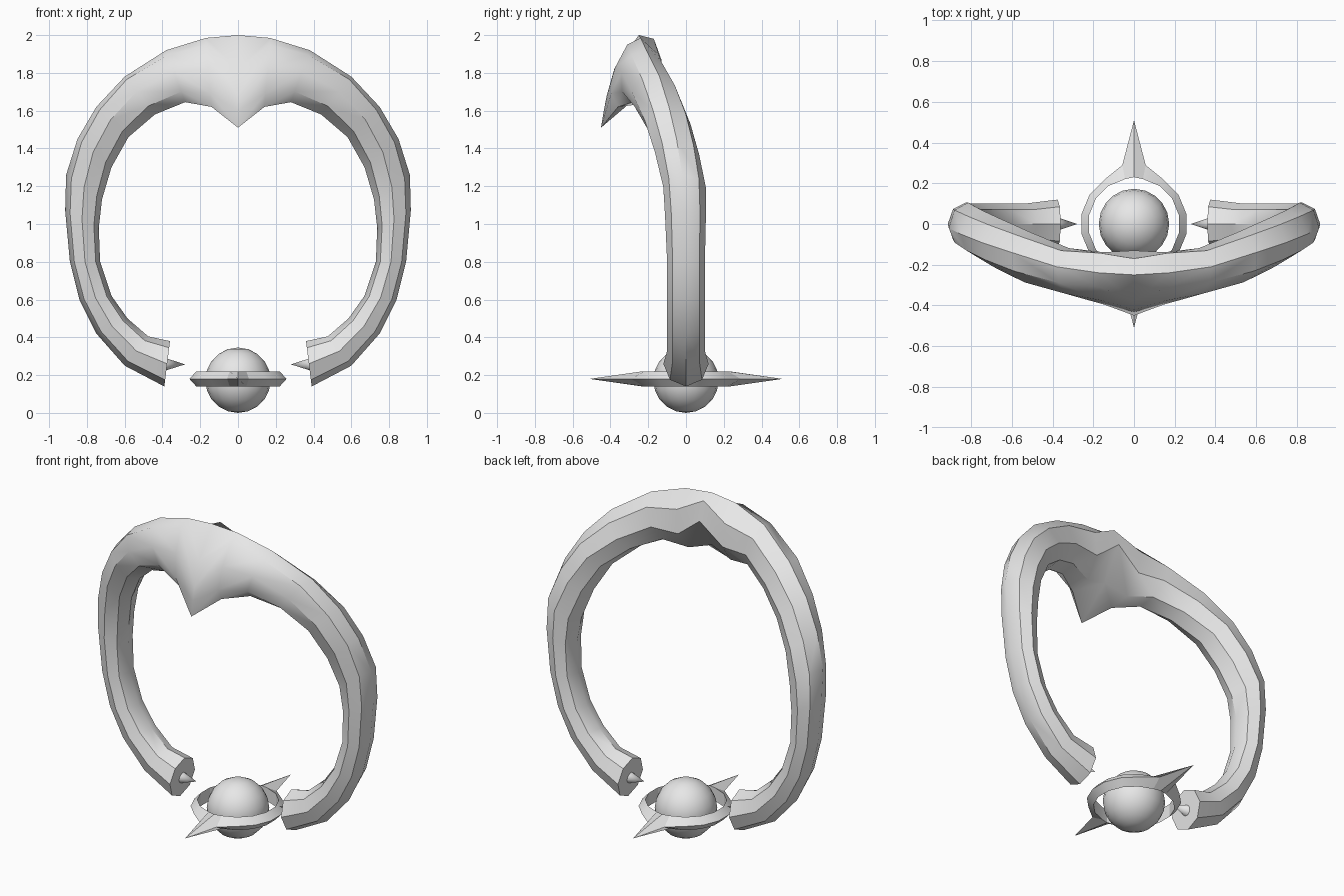
import bpy, bmesh
from math import radians, sin, cos, pi
from mathutils import Vector, Matrix

cube = bpy.data.objects.get("Cube")
if cube:
    bpy.data.objects.remove(cube, do_unlink=True)

grey = bpy.data.materials.new("plain grey")
grey.use_nodes = True
COLOUR = (0.8, 0.8, 0.8, 1)
grey.diffuse_color = COLOUR
grey.node_tree.nodes["Principled BSDF"].inputs["Base Color"].default_value = COLOUR


def finish(bm, name, sharp=35, mirror=False):
    """Turn a bmesh into a shaded object, optionally mirrored left to right."""
    bmesh.ops.recalc_face_normals(bm, faces=bm.faces)
    mesh = bpy.data.meshes.new(name)
    bm.to_mesh(mesh)
    bm.free()
    mesh.materials.append(grey)
    mesh.shade_smooth()
    mesh.set_sharp_from_angle(angle=radians(sharp))
    obj = bpy.data.objects.new(name, mesh)
    bpy.context.collection.objects.link(obj)
    if mirror:
        mod = obj.modifiers.new("left and right", 'MIRROR')
        mod.use_clip = True
    return obj


def bridge(bm, a, b, closed=True):
    """Join two rows of vertices with quads."""
    n = len(a)
    for i in range(n if closed else n - 1):
        j = (i + 1) % n
        bm.faces.new((a[i], a[j], b[j], b[i]))


# Open band: octagonal sections from the beak at the top down to the end
# outer point, inner point, thickness towards front, thickness towards back
STATIONS = [
    ((.17, -.24, 1.985), (.14, -.36, 1.62), .08, .17),
    ((.38, -.21, 1.92), (.28, -.28, 1.645), .1, .13),
    ((.6, -.14, 1.78), (.44, -.2, 1.58), .12, .13),
    ((.75, -.09, 1.62), (.58, -.12, 1.46), .115, .13),
    ((.85, -.05, 1.45), (.67, -.07, 1.3), .105, .13),
    ((.91, -.02, 1.26), (.72, -.02, 1.13), .1, .125),
    ((.915, 0, 1.07), (.737, 0, .98), .11, .105),
    ((.89, 0, .8), (.73, 0, .8), .1, .1),
    ((.84, 0, .6), (.67, 0, .62), .1, .1),
    ((.75, 0, .42), (.585, 0, .5), .1, .1),
    ((.6, 0, .25), (.475, 0, .405), .1, .1),
    ((.39, 0, .14), (.36, 0, .38), .12, .12),
]
# Middle section (y, z), drawn out into a downward beak
BEAK = [(-.25, 2), (-.17, 1.98), (-.13, 1.87), (-.25, 1.68),
        (-.45, 1.51), (-.435, 1.6), (-.42, 1.68), (-.38, 1.82)]


def section(outer, inner, front, back):
    outer, inner = Vector(outer), Vector(inner)
    mid, along = (outer + inner) / 2, (outer - inner) / 2
    y = Vector((0, 1, 0))
    across = (y - y.project(along)).normalized()
    points = []
    for k in range(8):
        s = sin(k * pi / 4)
        points.append(mid + along * cos(k * pi / 4) + across * s * (back if s > 0 else front))
    return points


bm = bmesh.new()
rows = [[bm.verts.new((0, y, z)) for y, z in BEAK]]
rows += [[bm.verts.new(p) for p in section(*st)] for st in STATIONS]
for upper, lower in zip(rows, rows[1:]):
    bridge(bm, upper, lower)
bm.faces.new(rows[-1])
finish(bm, "band", 40, mirror=True)

# Small spikes on both end faces, pointing inward
bm = bmesh.new()
bmesh.ops.create_cone(bm, cap_ends=True, segments=10, radius1=.04, radius2=0, depth=.12,
                      matrix=Matrix.Translation((.34, 0, .257)) @ Matrix.Rotation(-pi / 2, 4, 'Y'))
finish(bm, "end_spikes", 50, mirror=True)

# Globe in the gap
bm = bmesh.new()
bmesh.ops.create_uvsphere(bm, u_segments=20, v_segments=10, radius=.173,
                          matrix=Matrix.Translation((0, 0, .173)))
finish(bm, "globe", 60)

# Ring round the globe: wedge section, drawn out to points at front and back
MID, HALF = .18, .04
corners = []
for k in range(16):
    angle = (k + .5) * pi / 8
    near_point = abs(sin(angle)) > .95
    corners.append((angle, .225, .295 if near_point else .262))
    if k in (3, 11):
        corners.append(((k + 1) * pi / 8, .23, .51))
bm = bmesh.new()
top, edge, low = [], [], []
for angle, inner, outer in corners:
    c, s = cos(angle), sin(angle)
    top.append(bm.verts.new((inner * c, inner * s, MID + HALF)))
    edge.append(bm.verts.new((outer * c, outer * s, MID)))
    low.append(bm.verts.new((inner * c, inner * s, MID - HALF)))
for a, b in ((top, edge), (edge, low), (low, top)):
    bridge(bm, a, b)
finish(bm, "globe_ring", 20)
